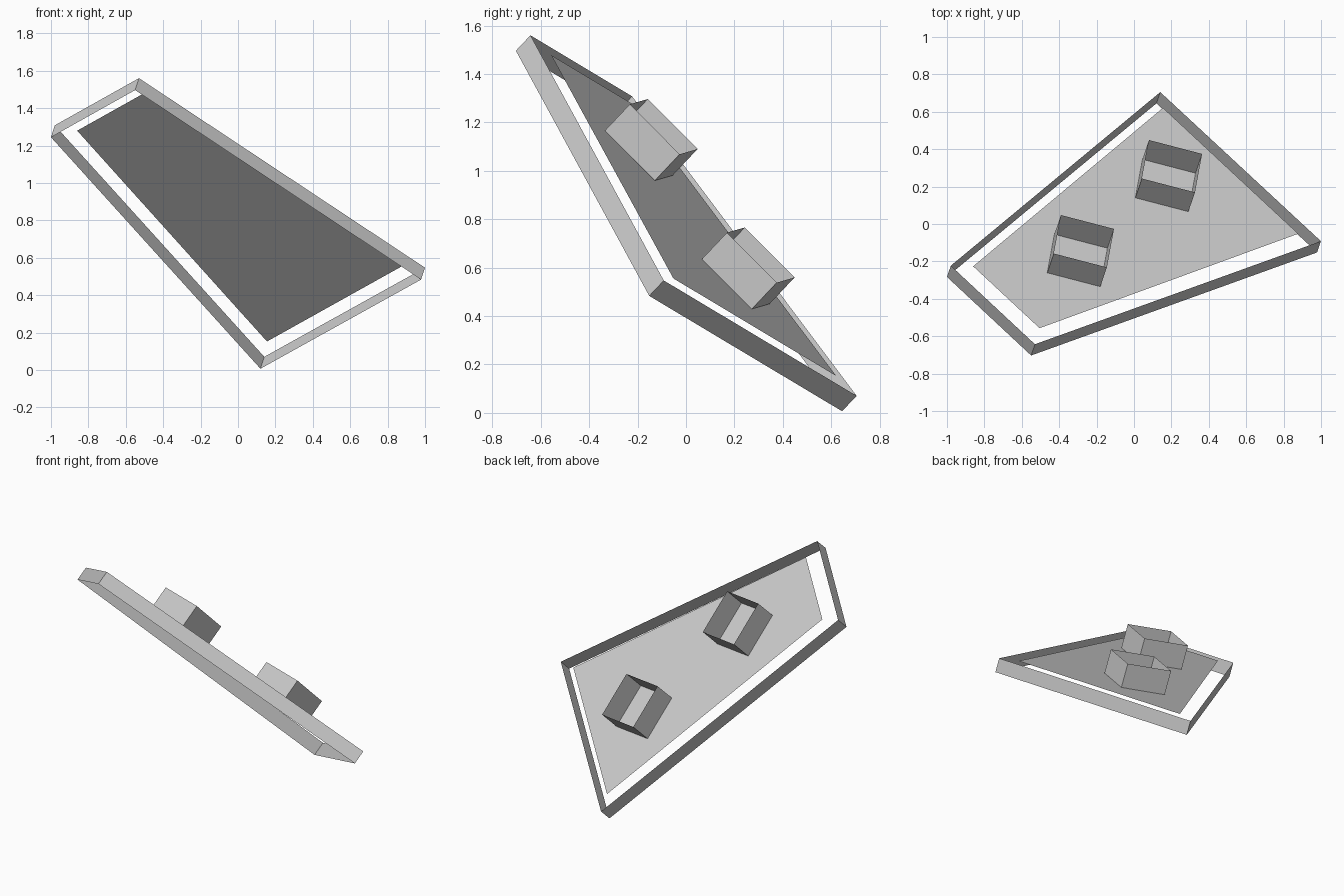
import bpy
from mathutils import Vector

if "Cube" in bpy.data.objects:
    bpy.data.objects.remove(bpy.data.objects["Cube"])

# Sloping plane: z = level - P*x - Q*y
P, Q = 0.322, 0.945
NORMAL = Vector((P, Q, 1)).normalized()
FRAME_LEVEL, PANEL_LEVEL = 0.655, 0.789


def on_slope(x, y, level):
    return Vector((x, y, level - P * x - Q * y))


def add_mesh(name, verts, faces):
    mesh = bpy.data.meshes.new(name)
    mesh.from_pydata([tuple(v) for v in verts], [], faces)
    mesh.update()
    obj = bpy.data.objects.new(name, mesh)
    bpy.context.collection.objects.link(obj)
    return obj


def add_walls(name, base, height):
    """Thin open-ended wall ring raised from a base outline."""
    n = len(base)
    verts = base + [p + NORMAL * height for p in base]
    faces = [(i, (i + 1) % n, (i + 1) % n + n, i + n) for i in range(n)]
    return add_mesh(name, verts, faces)


# Outer rim around the panel
rim = [(-1.0, -0.283), (-0.55, -0.703), (0.979, -0.152), (0.12, 0.645)]
add_walls("rim", [on_slope(x, y, FRAME_LEVEL) for x, y in rim], 0.09)

# Flat panel, with a gap to the rim
panel = [(-0.86, -0.226), (-0.505, -0.557), (0.878, -0.052), (0.155, 0.621)]
add_mesh("panel", [on_slope(x, y, PANEL_LEVEL) for x, y in panel], [(0, 1, 2, 3)])

# Two square open sockets standing on the panel
u = (on_slope(0.28, -0.073, 0) - on_slope(0, 0, 0)).normalized()
v = NORMAL.cross(u)
HALF = 0.147
for name, x, y in (("socket_upper", -0.303, -0.195), ("socket_lower", 0.168, 0.206)):
    c = on_slope(x, y, PANEL_LEVEL + 0.003)
    base = [c + u * HALF * a + v * HALF * b
            for a, b in ((-1, -1), (1, -1), (1, 1), (-1, 1))]
    add_walls(name, base, 0.154)
